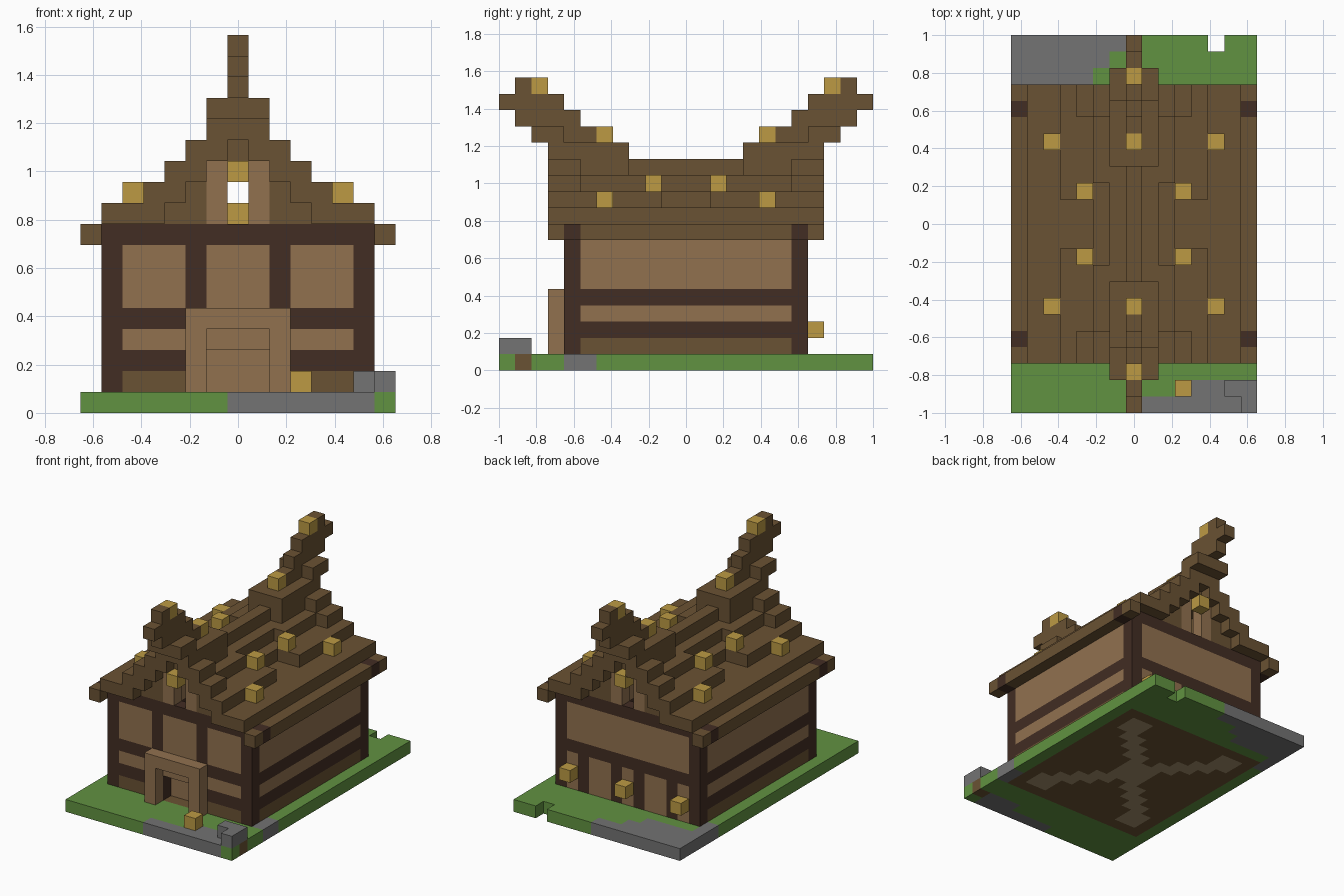
import bpy, bmesh
from mathutils import Vector

cube = bpy.data.objects.get("Cube")
if cube:
    bpy.data.objects.remove(cube, do_unlink=True)

NX, NY = 15, 23            # block counts across and deep
U = 2 / NY                 # block size


def linear(c):
    c /= 255
    return c / 12.92 if c < 0.04045 else ((c + 0.055) / 1.055) ** 2.4


def material(name, r, g, b):
    m = bpy.data.materials.new(name)
    col = (linear(r), linear(g), linear(b), 1)
    m.diffuse_color = col
    m.use_nodes = True
    bsdf = next(n for n in m.node_tree.nodes if n.type == 'BSDF_PRINCIPLED')
    bsdf.inputs["Base Color"].default_value = col
    bsdf.inputs["Roughness"].default_value = 0.9
    return m


MATS = {
    "grass": material("grass green", 97, 146, 65),
    "stone": material("stone grey", 115, 115, 115),
    "roof": material("roof brown", 106, 82, 51),
    "beam": material("dark beam", 66, 45, 35),
    "plaster": material("tan plaster", 145, 113, 79),
    "lamp": material("lantern gold", 188, 154, 68),
    "path": material("pale floor", 162, 142, 106),
}
NAMES = list(MATS)
grid = {}                  # block position -> (part, colour)


def span(a, b):
    return range(a, b + 1)


def fill(part, xs, ys, zs, colour):
    """Fill a box of blocks; single numbers stand for one layer."""
    xs, ys, zs = ([v] if isinstance(v, int) else v for v in (xs, ys, zs))
    for x in xs:
        for y in ys:
            for z in zs:
                grid[x, y, z] = (part, colour)


def both(y):
    return (y, NY - 1 - y)


# Ground slab with stones and an inlaid floor
fill("ground", range(NX), range(NY), 0, "grass")
for x in span(1, 13):
    for y in span(4, 18):
        dx, dy = abs(x - 7), abs(y - 11)
        cross = dx <= 5 and dy <= 6 and abs(dx - dy * 5 / 6) <= 1
        grid[x, y, 0] = ("ground", "path" if cross else "roof")
fill("ground", span(7, 13), 0, 0, "stone")
fill("ground", span(11, 13), 1, 0, "stone")
fill("ground", 14, span(4, 5), 0, "stone")
fill("ground", 14, 1, 0, "roof")
fill("ground", 0, span(18, 19), 0, "stone")
for row, last in ((20, 4), (21, 5), (22, 7)):
    fill("ground", range(last + 1), row, 0, "stone")
del grid[12, 22, 0]
fill("stone_step", span(13, 14), 1, 1, "stone")
fill("stone_step", 14, 0, 1, "stone")

# Timber walls
for x in (1, 13):
    fill("side_walls", x, span(4, 18), span(1, 8), "beam")
    fill("side_walls", x, span(5, 17), 1, "roof")
    fill("side_walls", x, span(5, 17), 3, "plaster")
    fill("side_walls", x, span(5, 17), span(5, 7), "plaster")
fill("front_wall", span(2, 12), 4, span(1, 8), "beam")
for xs in (span(2, 4), span(10, 12)):
    fill("front_wall", xs, 4, 1, "roof")
    fill("front_wall", xs, 4, 3, "plaster")
    fill("front_wall", xs, 4, span(5, 7), "plaster")
fill("front_wall", span(6, 8), 4, span(5, 7), "plaster")
fill("back_wall", span(2, 12), 18, span(1, 8), "beam")
fill("back_wall", (2, 4, 5, 7, 9, 10, 12), 18, span(1, 3), "plaster")
fill("back_wall", span(2, 12), 18, span(5, 7), "plaster")

# Porch frame and recessed door
fill("porch", (5, 9), 3, span(1, 4), "plaster")
fill("porch", span(6, 8), 3, 4, "plaster")
fill("porch", span(6, 8), 4, 3, "plaster")
for x in span(6, 8):
    for z in (1, 2):
        del grid[x, 4, z]
fill("door", span(6, 8), 5, span(1, 3), "plaster")


# Stepped roof that rises towards both gables
def roof_top(n, d):
    """Top layer n blocks in from the eave and d blocks from mid-length."""
    if n == 0:
        return 8
    if n < 3:
        return 9
    if n == 3:
        return 10 if d > 1 else 9
    if n == 4:
        return 11 if d > 6 else 10 if d > 1 else 9
    if n == 5:
        return 12 if d > 6 else 11 if d > 2 else 10
    if n == 6:
        return 13 if d > 3 else 11
    return 13 if d > 3 else 12


for x in range(NX):
    n = 7 - abs(x - 7)
    for y in span(3, 19):
        top = roof_top(n, abs(y - 11))
        low = top if n < 3 or n == 7 else max(9, min(n + 6, top - 1))
        fill("roof", x, y, span(low, top), "roof")
fill("roof_beam_ends", (0, 14), both(4), 8, "beam")

# Gables, ridge horns and lanterns, the same at both ends
for flip in (False, True):
    def ys(a, b=None):
        r = span(a, a if b is None else b)
        return [NY - 1 - y for y in r] if flip else r

    fill("gables", (4, 5, 9, 10), ys(4), 9, "roof")
    fill("gables", (5, 9), ys(4), 10, "roof")
    fill("gables", 7, ys(4), 12, "roof")
    fill("gables", (6, 8), ys(4), span(9, 11), "plaster")
    fill("ridge_horns", span(6, 8), ys(2, 3), 14, "roof")
    fill("ridge_horns", 7, ys(4, 5), 14, "roof")
    fill("ridge_horns", 7, ys(1, 4), 15, "roof")
    fill("ridge_horns", 7, ys(0, 3), 16, "roof")
    fill("ridge_horns", 7, ys(1), 17, "roof")
    fill("roof_lanterns", 7, ys(2), 17, "lamp")
    fill("roof_lanterns", 7, ys(6), 14, "lamp")
    fill("roof_lanterns", (2, 12), ys(6), 10, "lamp")
    fill("roof_lanterns", (4, 10), ys(9), 11, "lamp")
    fill("gable_lanterns", 7, ys(3), 11, "lamp")
fill("attic_lantern", 7, 11, 9, "lamp")
fill("back_lanterns", (2, 7, 12), 19, 2, "lamp")
fill("front_lantern", 10, 1, 1, "lamp")

# Turn the blocks of each part into a mesh of its exposed faces
AXES = (Vector((1, 0, 0)), Vector((0, 1, 0)), Vector((0, 0, 1)))
ORIGIN = Vector((NX / 2 - 0.5, NY / 2 - 0.5, -0.5))


def build(part):
    bm = bmesh.new()
    for cell, (owner, colour) in grid.items():
        if owner != part:
            continue
        centre = Vector(cell) - ORIGIN
        for a in range(3):
            for s in (-1, 1):
                normal = AXES[a] * s
                if tuple(int(c) for c in Vector(cell) + normal) in grid:
                    continue
                p, q = AXES[(a + 1) % 3] * s, AXES[(a + 2) % 3]
                corners = (-p - q, p - q, p + q, q - p)
                face = bm.faces.new([bm.verts.new((centre + (normal + c) / 2) * U)
                                     for c in corners])
                face.material_index = NAMES.index(colour)
    bmesh.ops.remove_doubles(bm, verts=bm.verts, dist=U / 100)
    mesh = bpy.data.meshes.new(part)
    bm.to_mesh(mesh)
    bm.free()
    for m in MATS.values():
        mesh.materials.append(m)
    bpy.context.scene.collection.objects.link(bpy.data.objects.new(part, mesh))


for part in sorted({owner for owner, _ in grid.values()}):
    build(part)
